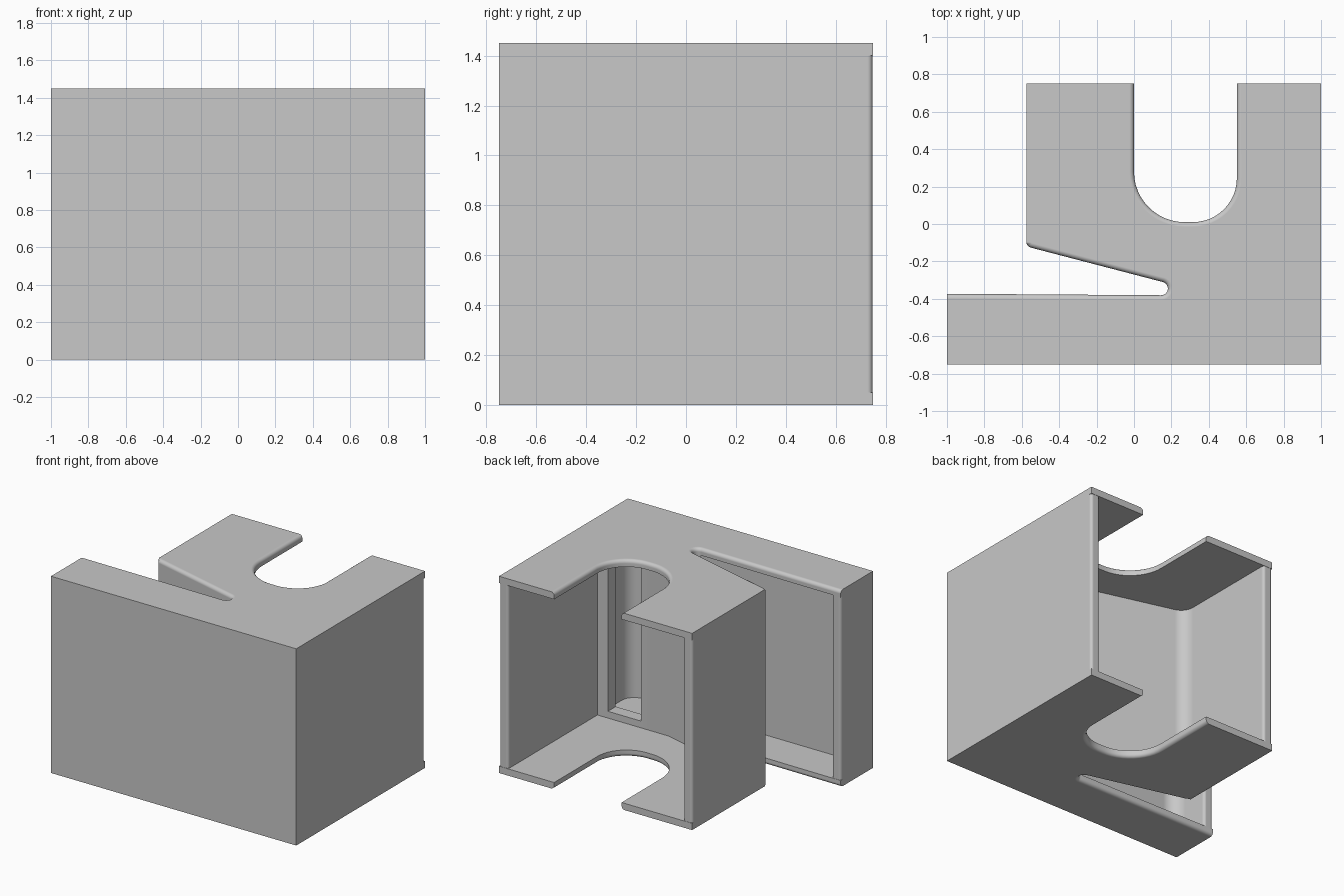
import bpy, bmesh
from math import sin, cos, radians

cube = bpy.data.objects.get("Cube")
if cube:
    bpy.data.objects.remove(cube, do_unlink=True)

H, T = 1.45, 0.05          # overall height, plate thickness
W = 0.075                  # wall thickness

grey = bpy.data.materials.new("plain_grey")
grey.use_nodes = True
grey.diffuse_color = (0.58, 0.58, 0.58, 1)
grey.node_tree.nodes["Principled BSDF"].inputs["Base Color"].default_value = grey.diffuse_color


def arc(cx, cy, r, a0, a1, n=10):
    """Points along an arc, angles in degrees."""
    angles = [radians(a0 + (a1 - a0) * i / n) for i in range(n + 1)]
    return [(cx + r * cos(a), cy + r * sin(a)) for a in angles]


def prism(name, outline, z0, z1, radius=0, rule=None):
    """Extrude an outline upwards and round the edges the rule picks."""
    bm = bmesh.new()
    face = bm.faces.new([bm.verts.new((x, y, z0)) for x, y in outline])
    up = bmesh.ops.extrude_face_region(bm, geom=[face])["geom"]
    bmesh.ops.translate(bm, vec=(0, 0, z1 - z0),
                        verts=[v for v in up if isinstance(v, bmesh.types.BMVert)])
    bmesh.ops.recalc_face_normals(bm, faces=bm.faces)
    if rule:
        edges = [e for e in bm.edges if rule(e.verts[0].co, e.verts[1].co)]
        bmesh.ops.bevel(bm, geom=edges, offset=radius, segments=4, profile=0.5,
                        affect='EDGES', clamp_overlap=False)
    mesh = bpy.data.meshes.new(name)
    bm.to_mesh(mesh)
    bm.free()
    mesh.materials.append(grey)
    obj = bpy.data.objects.new(name, mesh)
    bpy.context.collection.objects.link(obj)
    bpy.ops.object.select_all(action='DESELECT')
    obj.select_set(True)
    bpy.context.view_layer.objects.active = obj
    bpy.ops.object.shade_smooth_by_angle(angle=radians(32))
    # Keep the broad faces flat next to their rounded rims
    weighted = obj.modifiers.new("flat_faces", 'WEIGHTED_NORMAL')
    weighted.keep_sharp = True
    weighted.weight = 100
    return obj


# Slot side shared by plates and inner wall: outer corner, slant, round tip
slot = arc(-0.545, -0.097, 0.03, 180, 255, 4) + arc(0.145, -0.345, 0.036, 75, -90, 10)

# Plate outline: round-bottomed notch at the back, tapered slot from the side
plate = [(-1, -0.75), (1, -0.75), (1, 0.75), (0.55, 0.75)]
plate += arc(0.315, 0.245, 0.235, 0, -90, 12)
plate += arc(0.27, 0.28, 0.27, -90, -180, 12)
plate += [(0, 0.75), (-0.575, 0.75)] + slot + [(-1, -0.373)]


def slot_or_notch(z):
    """Rule for the outer rim along the slot and the notch."""
    def rule(a, b):
        mid = (a + b) / 2
        level = abs(a.z - z) < 1e-4 and abs(b.z - z) < 1e-4
        return level and -0.74 < mid.y < 0.74 and -0.574 < mid.x < 0.99
    return rule


prism("top_plate", plate, H - T, H, 0.025, slot_or_notch(H))
prism("bottom_plate", plate, 0, T, 0.025, slot_or_notch(0))


def open_end(a, b):
    """Rule for the upright rims at the open ends of the walls."""
    upright = abs(a.x - b.x) + abs(a.y - b.y) < 1e-4
    return upright and (a.y > 0.73 or (a.x < -0.9 and abs(a.y + 0.375) < 0.01))


# Outer wall: side, front and short arm end, with rounded inside corners
side, front = 1 - W, -0.75 + W
outer = [(-1, -0.375), (-1, -0.75), (1, -0.75), (1, 0.748), (side, 0.748)]
outer += arc(side - 0.1, front + 0.1, 0.1, 0, -90)
outer += arc(0.1 - side, front + 0.1, 0.1, -90, -180)
outer += [(-side, -0.375)]
prism("outer_wall", outer, T, H - T, 0.02, open_end)

# Inner wall: short side, slanted run and partition behind the slot
inner = [(W - 0.575, 0.748), (-0.575, 0.748)] + slot
inner += [(0.57, -0.381), (0.57, -0.29), (0.347, -0.29)]
inner += arc(-0.4, 0.014, 0.1, 255, 180)
prism("inner_wall", inner, T, H - T, 0.02, open_end)


def bar(name, x0, x1, z0, z1):
    """Straight piece of the doorway frame between the two chambers."""
    prism(name, [(x0, -0.381), (x1, -0.381), (x1, -0.29), (x0, -0.29)], z0, z1)


bar("door_jamb", 0.84, side, T, H - T)
bar("floor_sill", 0.57, 0.84, T, T + 0.05)
bar("ceiling_sill", 0.57, 0.84, H - T - 0.05, H - T)
